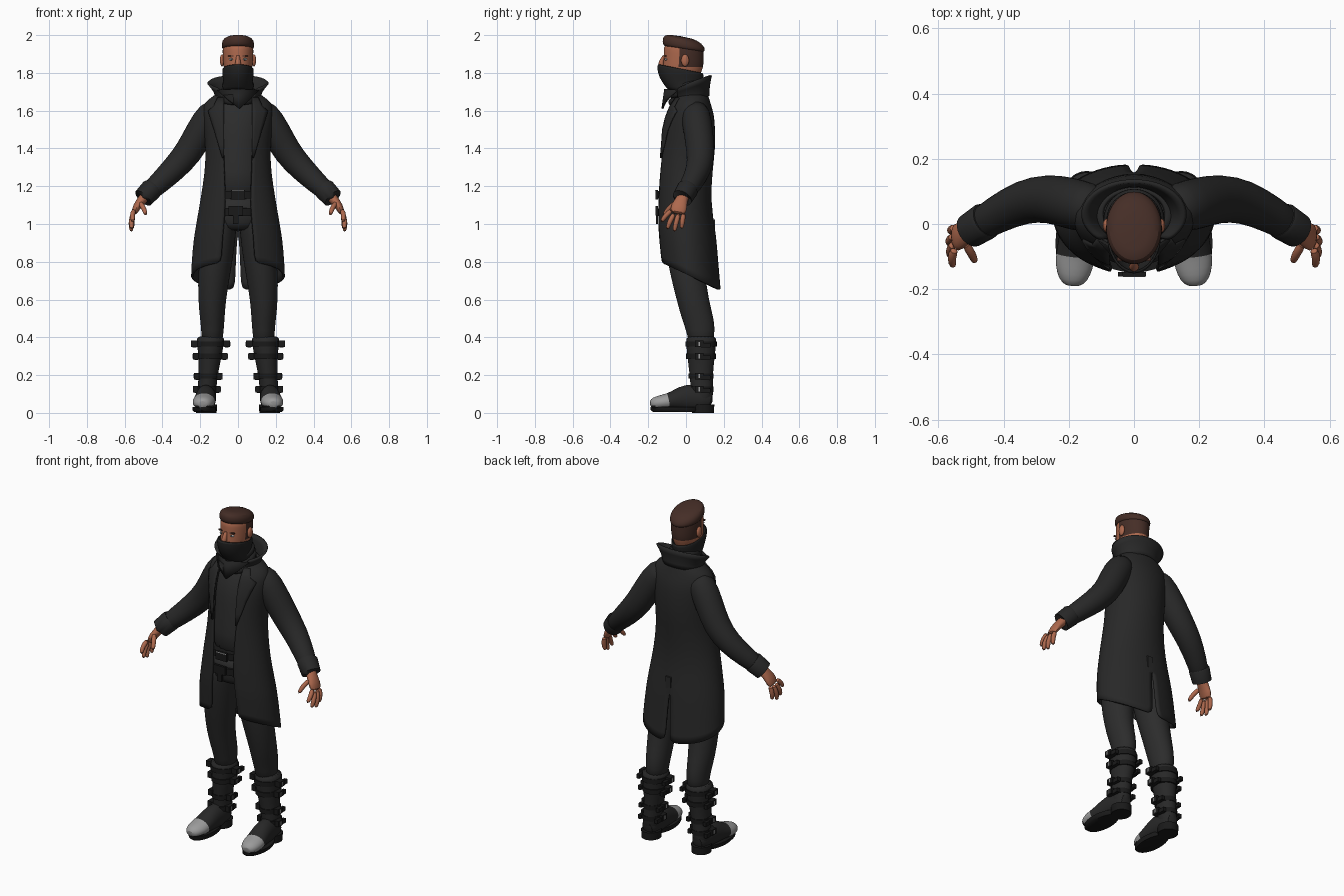
import bpy, bmesh, math
from math import sin, cos, asin, sqrt, pi, radians
from mathutils import Vector

if "Cube" in bpy.data.objects:
    bpy.data.objects.remove(bpy.data.objects["Cube"])


def material(name, *rgb):
    m = bpy.data.materials.new(name)
    m.use_nodes = True
    colour = (*(rgb if len(rgb) == 3 else rgb * 3), 1)
    m.diffuse_color = colour
    m.node_tree.nodes["Principled BSDF"].inputs["Base Color"].default_value = colour
    return m


COAT = material("coat black", .021)
CLOTH = material("charcoal cloth", .025)
MASK = material("mask black", .016)
BOOT = material("boot leather", .021)
BLACK = material("buckle black", .01)
STEEL = material("toe steel", .33)
SKIN = material("skin", .42, .14, .075)
HAIR = material("hair brown", .06, .027, .02)
WHITE = material("eye white", .6)
IRIS = material("iris grey", .08, .1, .1)


def finish(name, verts, faces, mats, mirror=False, sub=0, thick=0, rule=None):
    """Make an object; rule picks the material index from a face centre."""
    mesh = bpy.data.meshes.new(name)
    mesh.from_pydata(verts, [], faces)
    ob = bpy.data.objects.new(name, mesh)
    bpy.context.collection.objects.link(ob)
    for m in mats if isinstance(mats, list) else [mats]:
        mesh.materials.append(m)
    if rule:
        for p in mesh.polygons:
            p.material_index = int(rule(p.center))
    bpy.ops.object.select_all(action='DESELECT')
    ob.select_set(True)
    bpy.context.view_layer.objects.active = ob
    bpy.ops.object.shade_smooth_by_angle(angle=radians(50))
    if mirror:
        ob.modifiers.new("Mirror", 'MIRROR')
    if sub:
        s = ob.modifiers.new("Smooth", 'SUBSURF')
        s.levels = s.render_levels = sub
    if thick:
        ob.modifiers.new("Thickness", 'SOLIDIFY').thickness = thick
    return ob


def skin_rows(name, rows, mats, closed=True, cap=True, **kw):
    """Bridge equal rows of points, listed bottom to top and counterclockwise."""
    n = len(rows[0])
    faces = []
    for i in range(len(rows) - 1):
        for j in range(n if closed else n - 1):
            k = (j + 1) % n
            faces.append((i * n + j, i * n + k, (i + 1) * n + k, (i + 1) * n + j))
    if closed and cap:
        faces += [tuple(reversed(range(n))), tuple(range(len(rows) * n - n, len(rows) * n))]
    return finish(name, [p for r in rows for p in r], faces, mats, **kw)


def ring(x, y, z, rx, ry, slope=0, start=0, end=2 * pi, n=20, closed=True):
    steps = n if closed else n - 1
    angles = [start + (end - start) * j / steps for j in range(n)]
    return [(x + rx * cos(a), y + ry * sin(a), z + slope * ry * sin(a)) for a in angles]


def loft(name, rings, mats, n=20, **kw):
    return skin_rows(name, [ring(*r, n=n) for r in rings], mats, **kw)


def tube(name, path, mats, ref=(0, 1, 0), n=12, **kw):
    """Path points are x, y, z, radius along ref, other radius (optional)."""
    pts = [Vector(p[:3]) for p in path]
    rows = []
    for i, p in enumerate(path):
        t = (pts[min(i + 1, len(pts) - 1)] - pts[max(i - 1, 0)]).normalized()
        a = Vector(ref)
        a = (a - t * a.dot(t)).normalized()
        b = t.cross(a)
        rows.append([pts[i] + a * p[3] * cos(u) + b * p[-1] * sin(u)
                     for u in (2 * pi * j / n for j in range(n))])
    return skin_rows(name, rows, mats, **kw)


def solid(name, kind, centre, size, mat, mirror=False):
    bm = bmesh.new()
    if kind == "box":
        bmesh.ops.create_cube(bm, size=1)
    else:
        bmesh.ops.create_uvsphere(bm, u_segments=16, v_segments=10, radius=.5)
    verts = [tuple(c + s * q for c, s, q in zip(centre, size, v.co)) for v in bm.verts]
    faces = [[v.index for v in f.verts] for f in bm.faces]
    bm.free()
    return finish(name, verts, faces, mat, mirror=mirror)


# Coat body: height, centre y, half width, half depth, front gap, vent gap, slope
BODY = [
    (.725, .022, .25, .163, .09, .018, -.46), (.80, .015, .247, .161, .088, .015, -.42),
    (.915, .005, .237, .16, .082, .01, -.25), (.99, 0, .224, .155, .075, 0, -.15),
    (1.13, -.012, .2, .143, .068, 0, -.05), (1.28, -.005, .175, .146, .076, 0, 0),
    (1.4, .008, .172, .148, .08, 0, 0), (1.5, .012, .182, .143, .08, 0, 0),
    (1.58, .02, .19, .13, .08, 0, 0), (1.64, .025, .185, .105, .08, 0, 0),
    (1.675, .03, .135, .09, .075, 0, 0), (1.7, .03, .1, .08, .07, 0, 0)]
rows = [ring(0, y, z, rx, ry, s, asin(w / rx) - pi / 2, pi / 2 - asin(v / rx), 14, False)
        for z, y, rx, ry, w, v, s in BODY]
for r, b in zip(rows, BODY):
    r[-1] = (b[5], *r[-1][1:])
skin_rows("coat_body", rows, COAT, closed=False, mirror=True, sub=1, thick=.012)


def coat_front(x, z, lift):
    """Point lifted off the front of the coat."""
    for a, b in zip(BODY, BODY[1:]):
        if a[0] <= z <= b[0]:
            t = (z - a[0]) / (b[0] - a[0])
            y, rx, ry = (p + (q - p) * t for p, q in zip(a[1:4], b[1:4]))
            return (x, y - ry * sqrt(max(0, 1 - (x / rx) ** 2)) - lift, z)


# Lapels, collar and back vent flap
lapel = [(1.35, .084), (1.42, .105), (1.5, .128), (1.56, .148), (1.6, .16), (1.625, .13), (1.67, .11)]
skin_rows("lapels", [[coat_front(.076 + (w - .076) * k / 4, z, .009) for k in range(5)]
                     for z, w in lapel], COAT, closed=False, mirror=True, thick=.008)
collar = [(1.655, .118, .095, .25), (1.70, .125, .095, .3), (1.745, .163, .108, .38)]
skin_rows("collar", [ring(0, .03, z, rx, ry, s, radians(-50), radians(230), 25, False)
                     for z, rx, ry, s in collar], COAT, closed=False, sub=1, thick=.012)
solid("vent_flap", "box", (.012, .147, .99), (.036, .014, .07), COAT)

# Sleeves and cuffs
tube("sleeves", [(.1, .045, 1.605, .06), (.14, .05, 1.59, .08), (.2, .065, 1.49, .08),
                 (.262, .08, 1.376, .076), (.34, .07, 1.29, .069), (.42, .03, 1.215, .058),
                 (.5, -.02, 1.14, .05)], COAT, n=16, mirror=True, sub=1)
tube("cuffs", [(.452, .012, 1.19, .054), (.458, .008, 1.184, .058), (.502, -.02, 1.137, .054),
               (.502, -.02, 1.137, .04)], COAT, n=20, mirror=True)

# Hands
tube("palms", [(.485, -.01, 1.155, .034, .03), (.51, -.024, 1.125, .034, .026),
               (.535, -.037, 1.095, .045, .022), (.553, -.045, 1.05, .045, .017)],
     SKIN, mirror=True, sub=1)
FINGERS = {
    "index": [(.55, -.075, 1.075), (.562, -.108, 1.045), (.554, -.132, 1.01)],
    "middle": [(.555, -.06, 1.06), (.568, -.088, 1.01), (.56, -.1, .97)],
    "ring": [(.555, -.037, 1.06), (.57, -.055, 1.0), (.562, -.062, .957)],
    "little": [(.552, -.012, 1.06), (.564, -.02, 1.01), (.557, -.024, .973)],
    "thumb": [(.52, -.055, 1.115), (.496, -.095, 1.08), (.487, -.118, 1.045)]}
for name, pts in FINGERS.items():
    tube(name + "_fingers", [(*p, r) for p, r in zip(pts, (.015, .014, .011))],
         SKIN, ref=(1, 0, 0), n=10, mirror=True, sub=1)

# Shirt, hips and belts
loft("shirt", [(0, y, z, rx * .82, ry - .018) for z, y, rx, ry, *_ in BODY[4:]], CLOTH, sub=1)
loft("hips", [(0, -.005, .96, .1, .105), (0, -.008, 1.0, .16, .125), (0, -.01, 1.08, .168, .13),
              (0, -.012, 1.15, .16, .126)], CLOTH, sub=1)
for name, z, x, s in (("waist_belt", 1.155, 0, 0), ("hip_belt", 1.07, -.012, .05)):
    loft(name, [(0, -.01, z + d, .168, .139, s) for d in (-.02, .02)], BLACK, n=32)
    solid(name + "_buckle", "box", (x, -.154, z), (.075, .014, .05), BLACK)
solid("buckle_trim", "box", (0, -.159, 1.176), (.066, .008, .005), STEEL)
solid("belt_end", "box", (-.012, -.154, 1.03), (.03, .012, .06), BLACK)

# Legs
loft("legs", [(.137, .08, .36, .056, .066), (.135, .077, .44, .06, .077), (.136, .062, .5, .066, .086),
              (.138, .035, .6, .074, .086), (.125, .005, .75, .088, .094),
              (.104, -.005, .9, .09, .11), (.088, -.008, 1.0, .082, .118),
              (.085, -.01, 1.08, .075, .115)], CLOTH, mirror=True, sub=1)

# Boots
loft("boot_shafts", [(.167, .088, .04, .053, .054), (.165, .085, .12, .05, .06),
                     (.158, .08, .2, .05, .061), (.148, .08, .3, .063, .074),
                     (.145, .08, .38, .073, .081), (.145, .08, .41, .076, .083)],
     BOOT, mirror=True, sub=1)
tube("boot_feet", [(.166, .142, .06, .035, .045), (.166, .09, .075, .052, .07),
                   (.17, .0, .082, .054, .075), (.176, -.06, .067, .058, .052),
                   (.18, -.095, .06, .06, .044), (.183, -.13, .055, .059, .04),
                   (.187, -.17, .049, .046, .034), (.188, -.19, .043, .024, .02)],
     [BOOT, STEEL], ref=(1, 0, 0), n=20, mirror=True, sub=1,
     rule=lambda c: c.y < -.095 and c.z > .035)
loft("soles", [(.176, -.055, .004, .056, .118), (.179, -.06, .015, .062, .127),
               (.179, -.06, .03, .062, .127)], BLACK, n=28, mirror=True)
loft("heels", [(.167, .09, 0, .054, .058), (.167, .09, .045, .056, .06)], BLACK, n=24, mirror=True)

# Boot straps and buckles
for i, (x, z, rx, ry, out) in enumerate([(.145, .365, .075, .083, .086), (.147, .3, .068, .079, .074),
                                         (.158, .195, .055, .066, .058), (.165, .125, .055, .065, .055)]):
    tag = "_" + str(i + 1)
    loft("boot_strap" + tag, [(x, .08, z + d, rx, ry) for d in (-.014, .014)], BLACK, n=24, mirror=True)
    for side, s in (("outer", 1), ("inner", -1)):
        solid(side + "_buckle" + tag, "box", (x + s * out, .07, z), (.034, .045, .034), BLACK, True)
        solid(side + "_strap_end" + tag, "box", (x + s * out, .105, z - .008), (.02, .05, .024), BLACK, True)
        solid(side + "_buckle_pin" + tag, "box", (x + s * (out + .017), .07, z), (.004, .008, .022), STEEL, True)

# Head with cropped sides
loft("head", [(0, .025, 1.64, .055, .06), (0, .02, 1.74, .058, .066), (0, -.025, 1.765, .055, .088),
              (0, -.022, 1.80, .07, .102), (0, -.016, 1.83, .076, .107), (0, -.013, 1.86, .079, .107),
              (0, -.012, 1.89, .081, .106), (0, -.012, 1.92, .082, .106), (0, -.012, 1.945, .08, .104),
              (0, -.012, 1.97, .055, .075)], [SKIN, HAIR], n=28, sub=1,
     rule=lambda c: (c.y > -.04 and c.z > 1.815) or c.z > 1.945)
loft("hair_top", [(0, -.012, 1.92, .079, .105, -.15), (0, -.012, 1.935, .086, .112, -.17),
                  (0, -.012, 1.955, .087, .113, -.22), (0, -.015, 1.978, .08, .1, -.22),
                  (0, -.025, 1.994, .045, .06, -.16)], HAIR, n=28, sub=1)
solid("ears", "sphere", (.084, -.005, 1.866), (.024, .042, .064), SKIN, True)
tube("nose", [(0, -.112, 1.895, .009), (0, -.125, 1.87, .012), (0, -.134, 1.85, .017),
              (0, -.125, 1.83, .015)], SKIN, ref=(1, 0, 0), sub=1)
solid("eyes", "sphere", (.034, -.106, 1.872), (.028, .014, .013), WHITE, True)
solid("irises", "sphere", (.034, -.111, 1.872), (.011, .008, .011), IRIS, True)
solid("eyebrows", "box", (.035, -.108, 1.889), (.034, .01, .007), HAIR, True)

# Face mask, neck scarf and its hanging point
loft("face_mask", [(0, .005, 1.70, .08, .092), (0, -.025, 1.745, .076, .108, -.1),
                   (0, -.03, 1.785, .083, .121, -.15), (0, -.03, 1.817, .085, .125, -.2),
                   (0, -.028, 1.822, .08, .116, -.2)], MASK, n=28, cap=False, sub=1, thick=.004)
for i, (z, r) in enumerate([(1.665, .1), (1.70, .095), (1.735, .086)]):
    loft("scarf_fold_" + str(i + 1), [(0, .01, z + d, r - e, r - e + .004, .2)
                                      for d, e in ((-.024, .012), (-.01, 0), (.01, 0), (.024, .012))],
         MASK, n=28, sub=1)
finish("scarf_point", [(-.112, -.05, 1.71), (0, -.115, 1.715), (.112, -.05, 1.71),
                       (-.06, -.108, 1.66), (.008, -.13, 1.612), (.065, -.108, 1.66)],
       [(0, 3, 4, 1), (1, 4, 5, 2)], MASK, thick=.01)
